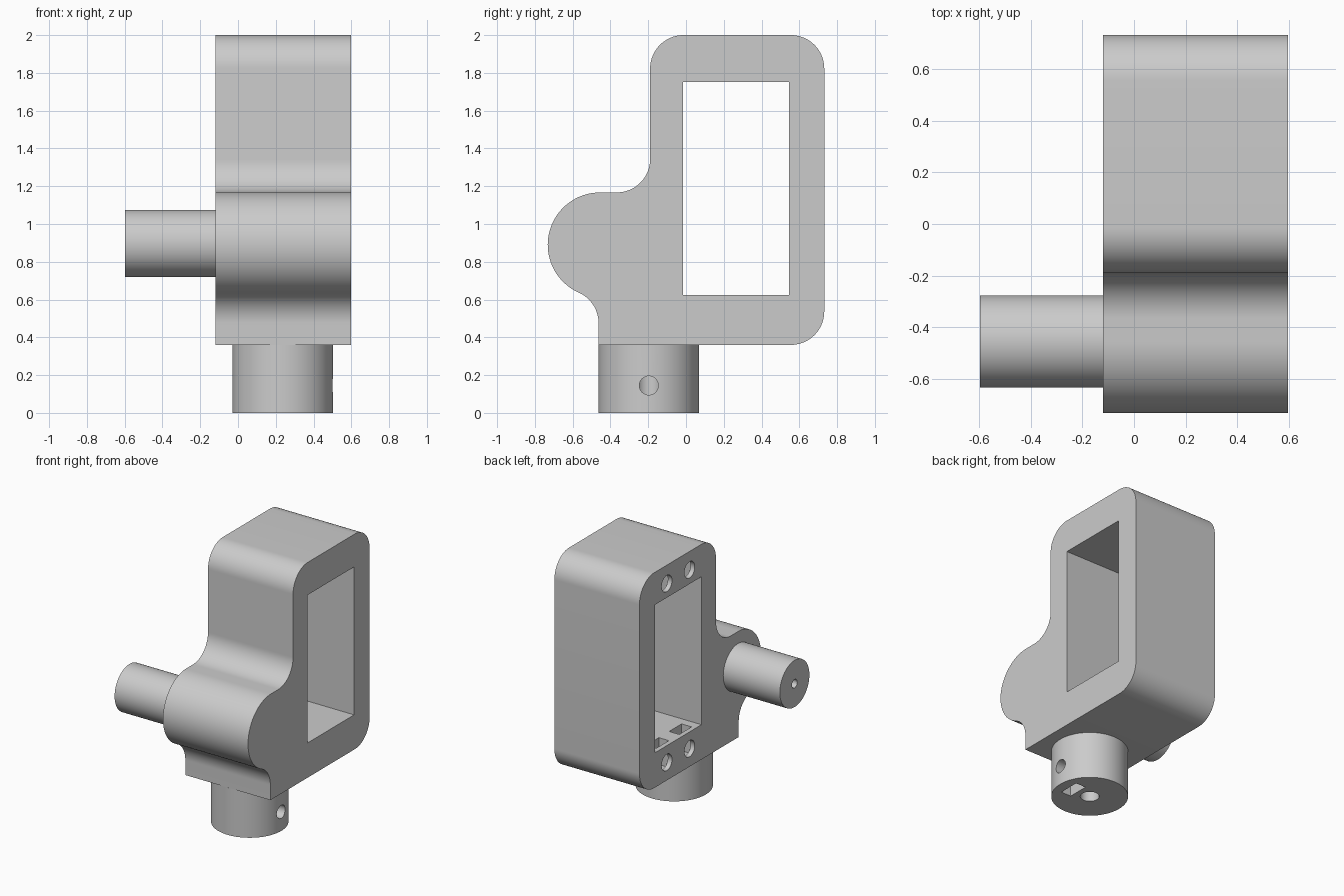
import bpy, bmesh
from math import pi, sin, cos, radians, sqrt, asin, degrees
from mathutils import Vector, Matrix

old = bpy.data.objects.get("Cube")
if old:
    bpy.data.objects.remove(old, do_unlink=True)

grey = bpy.data.materials.new("plain grey")
grey.use_nodes = True
COLOUR = (0.6, 0.6, 0.6, 1)
grey.diffuse_color = COLOUR
grey.node_tree.nodes["Principled BSDF"].inputs["Base Color"].default_value = COLOUR


def make(name, bm):
    bmesh.ops.recalc_face_normals(bm, faces=bm.faces)
    mesh = bpy.data.meshes.new(name)
    bm.to_mesh(mesh)
    bm.free()
    mesh.materials.append(grey)
    ob = bpy.data.objects.new(name, mesh)
    bpy.context.collection.objects.link(ob)
    return ob


def box(name, lo, hi):
    lo, hi = Vector(lo), Vector(hi)
    bm = bmesh.new()
    bmesh.ops.create_cube(bm, size=1, matrix=Matrix.Translation((lo + hi) / 2)
                          @ Matrix.Diagonal((*(hi - lo), 1)))
    return make(name, bm)


def cylinder(name, start, end, radius, sides=64):
    start, end = Vector(start), Vector(end)
    axis = end - start
    bm = bmesh.new()
    bmesh.ops.create_cone(bm, cap_ends=True, segments=sides, radius1=radius,
                          radius2=radius, depth=axis.length,
                          matrix=Matrix.Translation((start + end) / 2)
                          @ axis.to_track_quat('Z', 'Y').to_matrix().to_4x4())
    return make(name, bm)


def select(ob):
    bpy.ops.object.select_all(action='DESELECT')
    ob.select_set(True)
    bpy.context.view_layer.objects.active = ob


def cut(ob, cutters):
    select(ob)
    for c in cutters:
        mod = ob.modifiers.new("cut", 'BOOLEAN')
        mod.operation = 'DIFFERENCE'
        mod.solver = 'EXACT'
        mod.object = c
        bpy.ops.object.modifier_apply(modifier=mod.name)
        bpy.data.objects.remove(c, do_unlink=True)


def arc(cy, cz, r, a0, a1, n=20):
    angles = [radians(a0 + (a1 - a0) * i / n) for i in range(n + 1)]
    return [(cy + r * cos(a), cz + r * sin(a)) for a in angles]


X0, X1 = -0.12, 0.597          # housing sides
BOTTOM, TOP, BACK = 0.36, 2.0, 0.732
NECK, FOOT = -0.19, -0.463     # front of upper part and of lower part
R = 0.177                      # corner radius
BY, BZ, BR = -0.455, 0.89, 0.277   # rounded nose

# Housing: side outline with rounded corners, nose and blended fillets
fy = FOOT - R
fz = BZ - sqrt((BR + R) ** 2 - (BY - fy) ** 2)
turn = degrees(asin((BZ - fz) / (BR + R)))
outline = [(FOOT, BOTTOM)]
outline += arc(BACK - R, BOTTOM + R, R, -90, 0)
outline += arc(BACK - R, TOP - R, R, 0, 90)
outline += arc(NECK + R, TOP - R, R, 90, 180)
outline += arc(NECK - R, BZ + BR + R, R, 0, -90)
outline += arc(BY, BZ, BR, 90, 180 + turn, 40)
outline += arc(fy, fz, R, turn, 0)[1:]

bm = bmesh.new()
side = bm.faces.new([bm.verts.new((X0, y, z)) for y, z in outline])
ext = bmesh.ops.extrude_face_region(bm, geom=[side])
bmesh.ops.translate(bm, vec=(X1 - X0, 0, 0),
                    verts=[v for v in ext["geom"] if isinstance(v, bmesh.types.BMVert)])
housing = make("housing", bm)

# Window, blind screw holes and their nut slots
W_LOW, W_HIGH = 0.625, 1.752
cutters = [box("window_cutter", (X0 - 0.1, -0.015, W_LOW), (X1 + 0.1, 0.545, W_HIGH))]
for y in (0.128, 0.402):
    for z, lo, hi in ((0.497, 0.42, W_LOW + 0.02), (1.86, W_HIGH - 0.02, 1.935)):
        cutters.append(cylinder("screw_cutter", (X0 - 0.1, y, z), (X0 + 0.3, y, z), 0.062, 32))
        cutters.append(box("nut_cutter", (-0.085, y - 0.075, lo), (0.0, y + 0.075, hi)))
cut(housing, cutters)

# Mounting collar with shaft bore, set screw hole and nut slot
CX, CY = 0.237, -0.197
collar = cylinder("mounting_collar", (CX, CY, 0), (CX, CY, BOTTOM), 0.267, 96)
cut(collar, [
    cylinder("bore_cutter", (CX, CY, -0.1), (CX, CY, 0.3), 0.066, 32),
    cylinder("set_screw_cutter", (CX, CY, 0.145), (CX + 0.4, CY, 0.145), 0.05, 32),
    box("slot_cutter", (CX + 0.105, CY - 0.08, -0.1), (CX + 0.19, CY + 0.08, 0.23)),
])

# Side shaft with a pilot hole in its end
SZ = 0.897
shaft = cylinder("side_shaft", (-0.597, BY, SZ), (X0, BY, SZ), 0.178, 96)
cut(shaft, [cylinder("pilot_cutter", (-0.7, BY, SZ), (-0.25, BY, SZ), 0.032, 24)])

for ob in (housing, collar, shaft):
    select(ob)
    bpy.ops.object.shade_smooth_by_angle(angle=radians(30))
